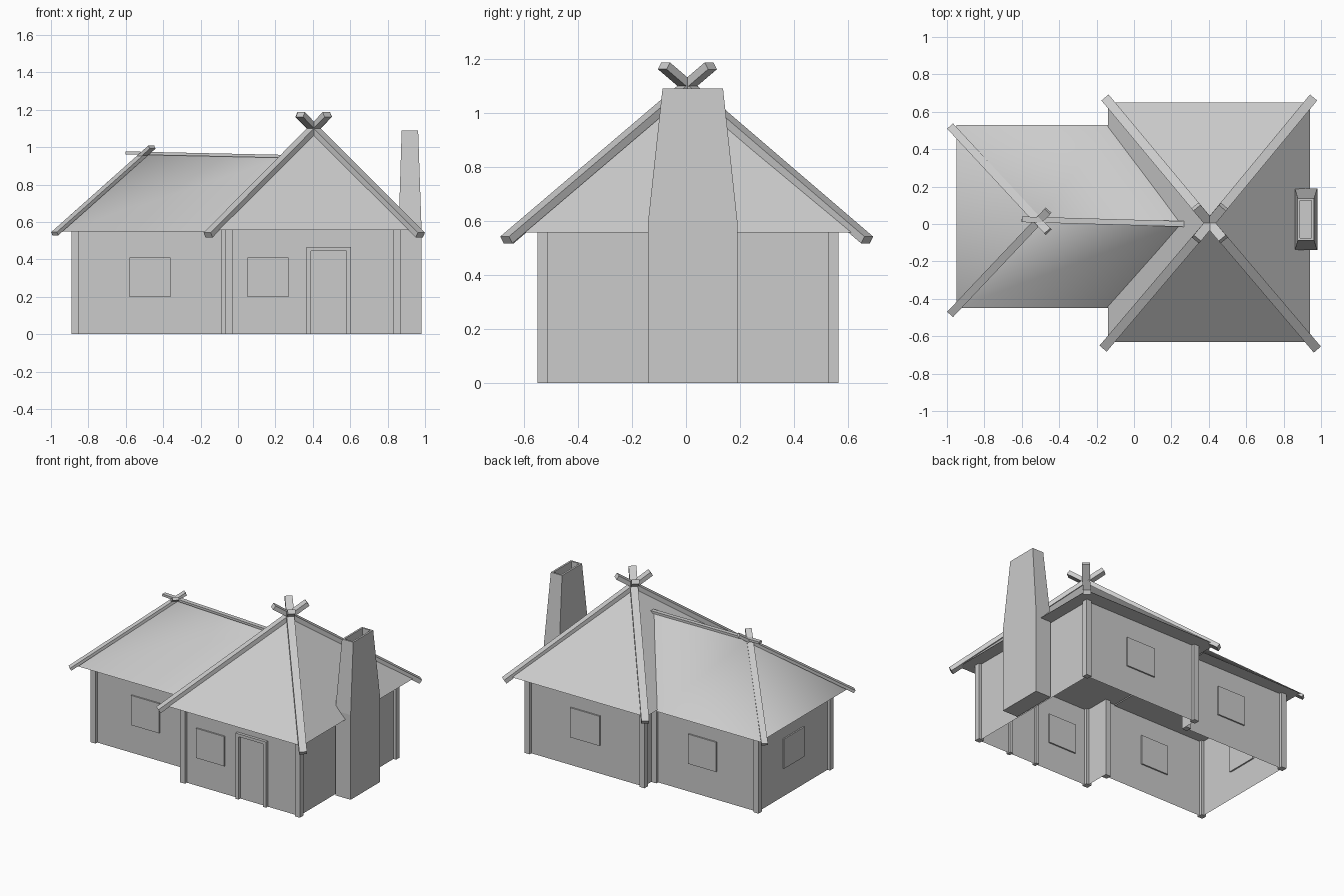
import bpy, bmesh, math
from mathutils import Vector, Matrix

if "Cube" in bpy.data.objects:
    bpy.data.objects.remove(bpy.data.objects["Cube"])


def mesh(name, verts, faces):
    me = bpy.data.meshes.new(name)
    me.from_pydata(verts, [], faces)
    me.update()
    ob = bpy.data.objects.new(name, me)
    bpy.context.collection.objects.link(ob)
    return ob


def fix_normals(ob):
    bm = bmesh.new()
    bm.from_mesh(ob.data)
    bmesh.ops.recalc_face_normals(bm, faces=bm.faces)
    bm.to_mesh(ob.data)
    bm.free()
    return ob


def box(name, lo, hi):
    lo, hi = Vector(lo), Vector(hi)
    bm = bmesh.new()
    bmesh.ops.create_cube(bm, size=1, matrix=Matrix.Translation((lo + hi) / 2)
                          @ Matrix.Diagonal((*(hi - lo), 1)))
    me = bpy.data.meshes.new(name)
    bm.to_mesh(me)
    bm.free()
    ob = bpy.data.objects.new(name, me)
    bpy.context.collection.objects.link(ob)
    return ob


def beam(name, a, b, width, thick):
    """Square timber from a to b, its width kept horizontal."""
    a, b = Vector(a), Vector(b)
    d = (b - a).normalized()
    s = d.cross(Vector((0, 0, 1))).normalized()
    u = s.cross(d)
    ob = box(name, (-width / 2, -(b - a).length / 2, -thick / 2),
             (width / 2, (b - a).length / 2, thick / 2))
    m = Matrix((s, d, u)).transposed().to_4x4()
    ob.data.transform(Matrix.Translation((a + b) / 2) @ m)
    return ob


EAVE = 0.557
MX0, MX1, MY0, MY1 = -0.05, 0.85, -0.53, 0.545     # main room
WX0, WY0, WY1 = -0.87, -0.36, 0.44                 # side wing

# Walls: one open outline around both rooms
plan = [(MX0, WY0), (MX0, MY0), (MX1, MY0), (MX1, MY1), (MX0, MY1),
        (MX0, WY1), (WX0, WY1), (WX0, WY0)]
n = len(plan)
mesh("walls", [(x, y, z) for z in (0, EAVE) for x, y in plan],
     [(i, (i + 1) % n, (i + 1) % n + n, i + n) for i in range(n)])

# Corner posts
corners = [(x, y) for x in (MX0, MX1) for y in (MY0, MY1)]
corners += [(x, y) for x in (WX0, -0.07) for y in (WY0, WY1)]
for x, y in corners:
    box("corner_post", (x - .02, y - .02, 0), (x + .02, y + .02, EAVE))

# Main pyramid roof with flat soffit
R = [(-.14, -.63), (.94, -.63), (.94, .65), (-.14, .65)]
apex = Vector((.405, .005, 1.095))
fix_normals(mesh("main_roof", [(x, y, EAVE) for x, y in R] + [apex],
                 [(0, 1, 4), (1, 2, 4), (2, 3, 4), (3, 0, 4), (3, 2, 1, 0)]))

# Wing hip roof running into the main roof
wing = fix_normals(mesh("wing_roof", [(-.95, -.45, .55), (-.14, -.45, .55),
                   (-.14, .53, .55), (-.95, .53, .55),
                   (-.5, .03, .96), (.25, 0, .945)],
                  [(0, 1, 5, 4), (2, 3, 4, 5), (3, 0, 4), (3, 2, 1, 0)]))
bpy.context.view_layer.objects.active = wing
wing.select_set(True)
bpy.ops.object.shade_smooth_by_angle(angle=math.radians(60))

# Crossing hip beams
cross = apex + Vector((0, 0, .005))
for x, y in [(-.16, -.66), (.975, -.665), (.955, .67), (-.15, .67)]:
    foot = Vector((x, y, .53))
    beam("main_hip_beam", foot, cross + (cross - foot) * .13, .05, .03)
for y0, y1 in [(-.48, .07), (.52, -.04)]:
    beam("wing_hip_beam", (-.98, y0, .537), (-.46, y1, 1.0), .042, .02)
beam("wing_ridge_beam", (-.6, .025, .969), (.27, .0, .95), .03, .016)

# Chimney: straight base, tapered stack, open flue
rings = [(.86, .98, -.14, .19, 0), (.86, .98, -.14, .19, .6),
         (.875, .963, -.087, .137, 1.09), (.888, .95, -.075, .125, 1.09),
         (.888, .95, -.075, .125, .7)]
cv, cf = [], [(3, 2, 1, 0)]
for x0, x1, y0, y1, z in rings:
    cv += [(x0, y0, z), (x1, y0, z), (x1, y1, z), (x0, y1, z)]
for r in range(len(rings) - 1):
    for i in range(4):
        j = (i + 1) % 4
        cf.append((r * 4 + i, r * 4 + j, r * 4 + 4 + j, r * 4 + 4 + i))
cf.append((16, 17, 18, 19))
mesh("chimney", cv, cf)

# Windows: thin panels set in the walls
for x0, x1, y in [(.05, .27, MY0), (-.58, -.36, WY0),
                  (.29, .52, MY1), (-.55, -.33, WY1)]:
    box("window", (x0, y - .01, .2), (x1, y + .01, .41))
box("window", (WX0 - .01, -.07, .2), (WX0 + .01, .16, .41))

# Door frame
for x in (.365, .58):
    box("door_jamb", (x, MY0 - .02, 0), (x + .025, MY0 + .015, .465))
box("door_lintel", (.39, MY0 - .02, .445), (.58, MY0 + .015, .465))
